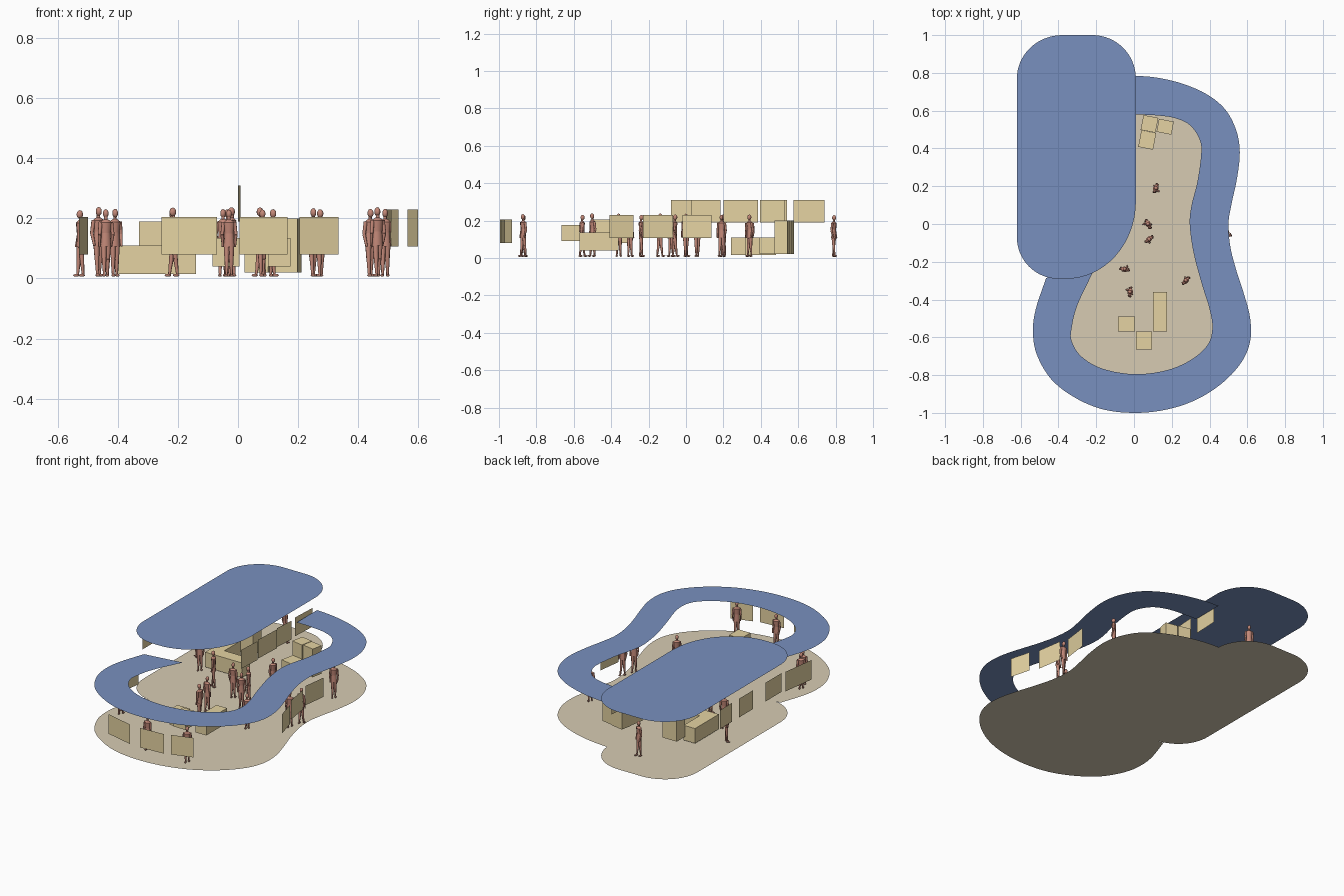
import bpy, bmesh, math, random
from mathutils import Vector, Matrix

if "Cube" in bpy.data.objects:
    bpy.data.objects.remove(bpy.data.objects["Cube"])

random.seed(4)


def material(name, col):
    m = bpy.data.materials.new(name)
    m.diffuse_color = (*col, 1)
    m.use_nodes = True
    m.node_tree.nodes["Principled BSDF"].inputs["Base Color"].default_value = m.diffuse_color
    return m


BLUE = material("roof_blue", (0.19, 0.28, 0.52))
SAND = material("floor_sand", (0.68, 0.60, 0.45))
BEIGE = material("panel_beige", (0.78, 0.65, 0.36))
SKIN = material("figure_clay", (0.55, 0.25, 0.19))


def add_object(name, bm, mat):
    me = bpy.data.meshes.new(name)
    bm.to_mesh(me)
    bm.free()
    me.materials.append(mat)
    ob = bpy.data.objects.new(name, me)
    bpy.context.collection.objects.link(ob)
    return ob


def sheet(name, pts, z, mat):
    """Flat sheet filling an outline."""
    bm = bmesh.new()
    f = bm.faces.new([bm.verts.new((x, y, z)) for x, y in pts])
    f.normal_update()
    if f.normal.z < 0:
        f.normal_flip()
    bmesh.ops.triangulate(bm, faces=bm.faces[:])
    return add_object(name, bm, mat)


def smooth(pts, n=5):
    """Catmull-Rom through points."""
    p = [Vector(q) for q in pts]
    p = [2 * p[0] - p[1]] + p + [2 * p[-1] - p[-2]]
    out = []
    for a, b, c, d in zip(p, p[1:], p[2:], p[3:]):
        for i in range(n):
            t = i / n
            out.append(0.5 * (2 * b + (c - a) * t + (2 * a - 5 * b + 4 * c - d) * t * t
                              + (3 * b - a - 3 * c + d) * t ** 3))
    return [tuple(v) for v in out] + [tuple(p[-2])]


def arc(cx, cy, rx, ry, a0, a1, n=16):
    return [(cx + rx * math.cos(math.radians(a0 + (a1 - a0) * i / n)),
             cy + ry * math.sin(math.radians(a0 + (a1 - a0) * i / n))) for i in range(n + 1)]


# Plan outlines: pear-shaped ring (outer, inner) and rounded hall
outer = smooth([(.01, .785), (.12, .775), (.25, .745), (.38, .69), (.48, .61), (.54, .5),
                (.56, .38), (.545, .24), (.515, .1), (.50, 0), (.51, -.12), (.54, -.24),
                (.585, -.38), (.615, -.5), (.615, -.62), (.57, -.73), (.47, -.84),
                (.33, -.93), (.17, -.983), (0, -1), (-.17, -.98), (-.32, -.915),
                (-.44, -.82), (-.515, -.69), (-.535, -.57), (-.52, -.45), (-.465, -.285)])
inner = smooth([(.01, .58), (.12, .575), (.22, .56), (.3, .52), (.35, .44), (.355, .36),
                (.335, .22), (.305, .1), (.295, 0), (.315, -.15), (.36, -.32), (.4, -.45),
                (.415, -.55), (.39, -.64), (.3, -.72), (.17, -.775), (0, -.795),
                (-.17, -.765), (-.28, -.7), (-.33, -.62), (-.33, -.55), (-.3, -.43),
                (-.215, -.25)])
hall_left = (arc(-.40, -.07, .22, .22, 270, 180) + arc(-.38, .77, .24, .23, 180, 90)
             + arc(-.22, .77, .23, .23, 90, 0))
hall = hall_left + arc(-.36, .12, .37, .41, 0, -90)

# Floor and the two roofs
sheet("floor", outer + hall_left[1:], 0, SAND)
sheet("ring_roof", outer + inner[::-1], .28, BLUE)
sheet("hall_roof", hall, .367, BLUE)


# Hanging display panels
def panel(name, p, q, z0, z1):
    bm = bmesh.new()
    bm.faces.new([bm.verts.new(v) for v in
                  ((*p, z0), (*q, z0), (*q, z1), (*p, z1))])
    add_object(name, bm, BEIGE)


for i, (p, q) in enumerate([((-.255, -.945), (-.07, -.99)), ((.005, -.995), (.165, -.985)),
                            ((.205, -.97), (.335, -.93)), ((-.50, -.29), (-.53, -.51))]):
    panel(f"front_panel_{i}", p, q, .08, .205)
for i, (p, q) in enumerate([((.60, -.41), (.565, -.28)), ((.535, -.23), (.51, -.07)),
                            ((.49, -.02), (.51, .135))]):
    panel(f"right_panel_{i}", p, q, .107, .23)
for i, (a, b) in enumerate([(.03, .185), (.2, .385), (.395, .53), (.575, .74)]):
    panel(f"middle_panel_{i}", (.0, a), (.008, b), .19, .31)
for i, (a, b) in enumerate([(-.08, .08), (.21, .35), (.42, .54)]):
    panel(f"left_panel_{i}", (-.62, b), (-.62, a), .19, .31)


# Display counters
def box(name, x0, x1, y0, y1, z0, z1, turn=0):
    bm = bmesh.new()
    mid = Vector(((x0 + x1) / 2, (y0 + y1) / 2, (z0 + z1) / 2))
    bmesh.ops.create_cube(bm, size=1, matrix=Matrix.Translation(mid)
                          @ Matrix.Rotation(math.radians(turn), 4, 'Z')
                          @ Matrix.Diagonal((x1 - x0, y1 - y0, z1 - z0, 1)))
    add_object(name, bm, BEIGE)


box("front_counter_left", -.085, .005, -.57, -.49, .04, .135)
box("front_counter_end", .01, .095, -.665, -.57, .09, .175)
box("front_counter_long", .10, .175, -.57, -.36, .04, .135)
box("back_counter_tall", .042, .122, .49, .57, .02, .2, -11)
box("back_counter_right", .125, .205, .48, .55, .02, .2, -11)
box("back_counter_low", .03, .11, .40, .49, .02, .11, -11)
box("hall_counter_long", -.40, -.14, .24, .32, .015, .11)
box("hall_counter_side", -.40, -.32, .32, .48, .015, .11)
box("hall_counter_tall", -.33, -.23, .48, .565, .04, .19)


# Standing visitors
def limb(bm, a, b, r0, r1, flat=1.0, seg=8):
    a, b = Vector(a), Vector(b)
    m = (Matrix.Translation((a + b) / 2) @ Matrix.Diagonal((1, flat, 1, 1))
         @ (b - a).to_track_quat('Z', 'Y').to_matrix().to_4x4())
    bmesh.ops.create_cone(bm, cap_ends=True, segments=seg, radius1=r0, radius2=r1,
                          depth=(b - a).length, matrix=m)


def ball(bm, c, size):
    bmesh.ops.create_uvsphere(bm, u_segments=10, v_segments=7, radius=1,
                              matrix=Matrix.Translation(c) @ Matrix.Diagonal((*size, 1)))


def visitor(i, x, y):
    bm = bmesh.new()
    step = random.uniform(.004, .012)
    for s in (-1, 1):
        limb(bm, (s * .009, s * step, .012), (s * .008, s * step * .4, .065), .0045, .008)
        limb(bm, (s * .008, s * step * .4, .065), (s * .008, 0, .12), .008, .011)
        ball(bm, (s * .010, s * step - .005, .009), (.006, .012, .005))
        limb(bm, (s * .019, 0, .193), (s * .024, .003, .15), .007, .006)
        limb(bm, (s * .024, .003, .15), (s * .021, -.008, .108), .006, .004)
    limb(bm, (0, 0, .108), (0, 0, .155), .019, .016, .7, 10)
    limb(bm, (0, 0, .155), (0, 0, .192), .016, .021, .7, 10)
    limb(bm, (0, 0, .192), (0, 0, .202), .021, .008, .7, 10)
    limb(bm, (0, 0, .198), (0, 0, .214), .006, .006)
    ball(bm, (0, -.002, .222), (.010, .012, .015))
    for f in bm.faces:
        f.smooth = len(f.verts) <= 4
    ob = add_object(f"visitor_{i}", bm, SKIN)
    ob.location = (x, y, .002)
    ob.rotation_euler.z = random.uniform(0, 2 * math.pi)
    k = random.uniform(.95, 1.0)
    ob.scale = (k, k, k)


for i, (x, y) in enumerate([(.44, .34), (-.41, .2), (-.215, .06), (-.035, 0), (.08, -.08),
                            (.075, .0), (.115, .19), (-.02, -.36), (.25, -.87), (-.03, -.87),
                            (-.465, -.5), (-.44, -.555), (.465, -.14), (.49, -.06),
                            (-.22, .79), (-.525, .34), (.275, -.3), (-.05, -.24)]):
    visitor(i, x, y)
